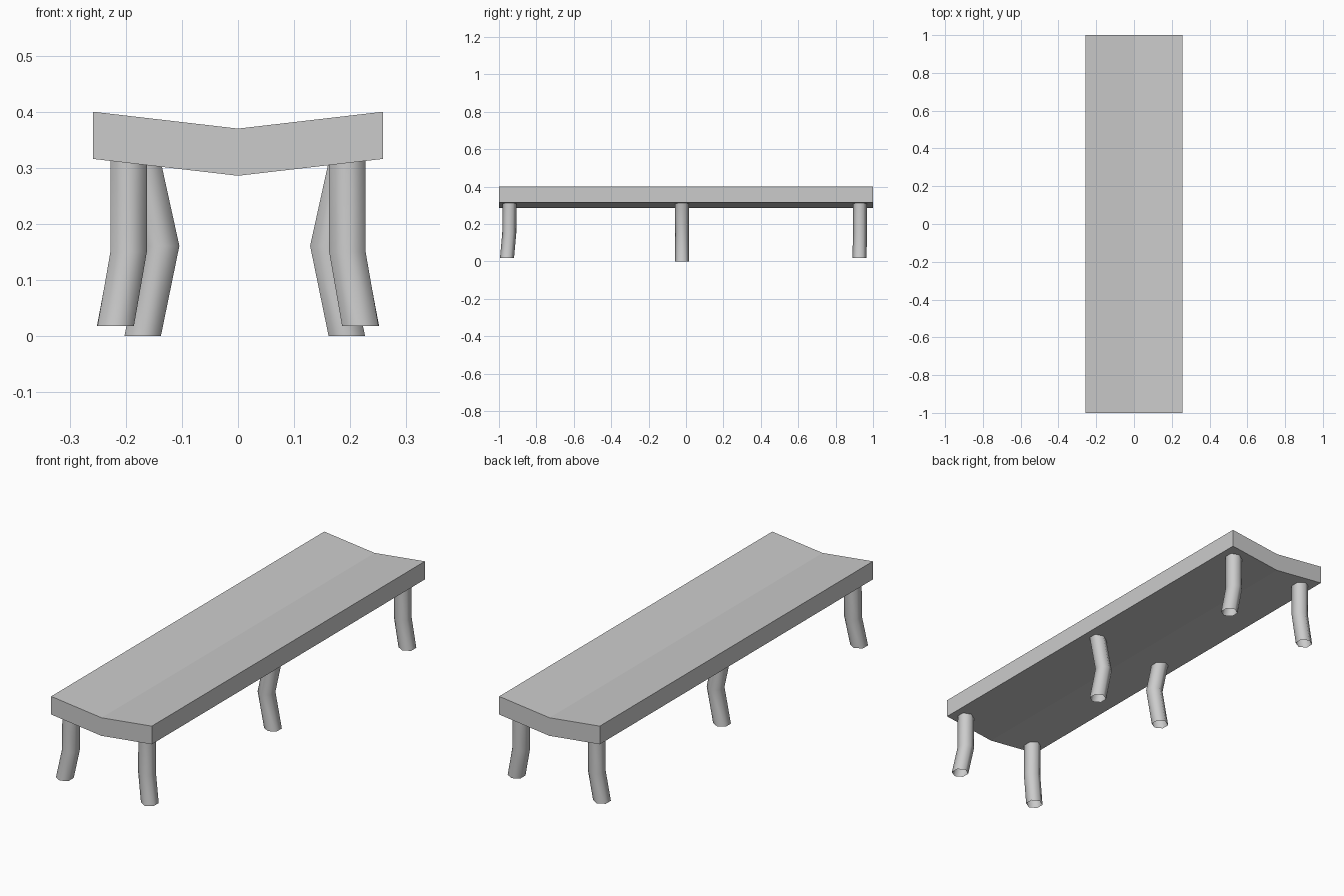
import bpy
import math

if "Cube" in bpy.data.objects:
    bpy.data.objects.remove(bpy.data.objects["Cube"])


def make_object(name, verts, faces, smooth=False):
    mesh = bpy.data.meshes.new(name)
    mesh.from_pydata(verts, [], faces)
    for poly in mesh.polygons:
        poly.use_smooth = smooth
    obj = bpy.data.objects.new(name, mesh)
    bpy.context.collection.objects.link(obj)
    return obj


def make_leg(name, path, radius=0.0375, sides=6):
    """Open bent tube: one horizontal ring per path point, top to bottom."""
    verts, faces = [], []
    for x, y, z in path:
        for i in range(sides):
            a = math.pi / 2 + math.tau * i / sides
            verts.append((x + radius * math.cos(a), y + radius * math.sin(a), z))
    for r in range(len(path) - 1):
        for i in range(sides):
            j = (i + 1) % sides
            a, b = r * sides, (r + 1) * sides
            faces.append((a + i, b + i, b + j, a + j))
    return make_object(name, verts, faces, smooth=True)


# Seat: shallow V profile extruded along y
profile = [(-0.258, 0.316), (0, 0.286), (0.258, 0.316),
           (0.258, 0.4), (0, 0.37), (-0.258, 0.4)]
n = len(profile)
seat_verts = [(x, y, z) for y in (-1, 1) for x, z in profile]
seat_faces = [(i, (i + 1) % n, (i + 1) % n + n, i + n) for i in range(n)]
seat_faces += [(0, 5, 4, 1), (1, 4, 3, 2), (6, 7, 10, 11), (7, 8, 9, 10)]
make_object("seat", seat_verts, seat_faces)

# Legs: end pairs splay outward at the foot, middle pair kinks inward
for side, s in (("left", -1), ("right", 1)):
    make_leg(f"front_leg_{side}", [(s * 0.195, -0.943, 0.32),
                                   (s * 0.195, -0.945, 0.15),
                                   (s * 0.218, -0.957, 0.018)])
    make_leg(f"back_leg_{side}", [(s * 0.194, 0.93, 0.32),
                                  (s * 0.194, 0.93, 0.15),
                                  (s * 0.219, 0.928, 0.018)])
    shift = 0.012
    make_leg(f"middle_leg_{side}", [(s * 0.184 + shift, -0.021, 0.32),
                                    (s * 0.149 + shift, -0.021, 0.161),
                                    (s * 0.182 + shift, -0.021, 0.0)])
